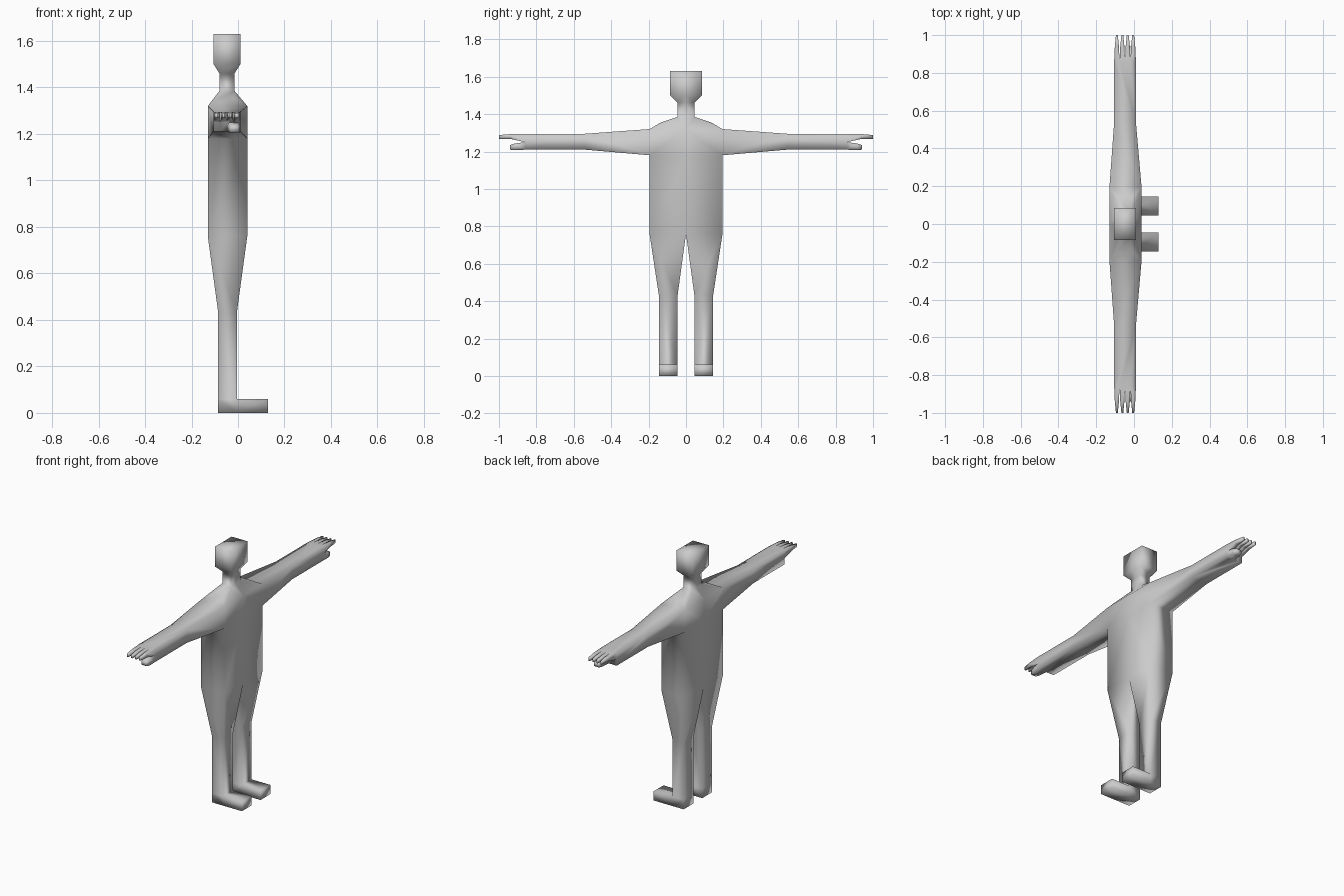
import bpy, bmesh

if "Cube" in bpy.data.objects:
    bpy.data.objects.remove(bpy.data.objects["Cube"])

bm = bmesh.new()


def face(*pts):
    """Add a face and its twin mirrored across y = 0."""
    for s in (1, -1):
        bm.faces.new([bm.verts.new((x, s * y, z)) for x, y, z in pts])


def flat(x0, x1, y0, y1, z):
    """Horizontal ring; its last edge lies on the y0 side."""
    return [(x0, y0, z), (x0, y1, z), (x1, y1, z), (x1, y0, z)]


def upright(x0, x1, z0, z1, y):
    """Vertical ring facing along the arm."""
    return [(x0, y, z0), (x1, y, z0), (x1, y, z1), (x0, y, z1)]


def loft(rings, sides=(0, 1, 2, 3), cap=False):
    for a, b in zip(rings, rings[1:]):
        for i in sides:
            j = (i + 1) % 4
            face(a[i], a[j], b[j], b[i])
    if cap:
        face(*rings[-1])


# torso, with the arm opening left free between the two upper rings
X0, X1, W = -0.13, 0.04, 0.195
hip, armpit, top = (flat(X0, X1, 0, W, z) for z in (0.76, 1.18, 1.32))
loft([hip, armpit], (0, 1, 2))
loft([armpit, top], (0, 2))

# shoulders sloping up to the neck
NX0, NX1 = -0.08, -0.015
neck = flat(NX0, NX1, 0, 0.045, 1.385)
s0, s1 = (NX0, 0.135, 1.355), (NX1, 0.135, 1.355)
face(top[0], top[1], neck[1], neck[0])
face(top[1], s0, neck[1])
face(top[3], top[2], neck[2], neck[3])
face(top[2], s1, neck[2])
face(top[1], top[2], s1, s0)
face(s0, s1, neck[2], neck[1])

# neck and head
head = flat(-0.105, 0.01, 0, 0.085, 1.63)
loft([neck, flat(NX0, NX1, 0, 0.045, 1.46),
      flat(-0.105, 0.01, 0, 0.085, 1.5), head], (0, 1, 2), cap=True)

# legs and feet
knee, ankle, sole = (flat(-0.085, -0.005, 0.045, 0.145, z) for z in (0.43, 0.06, 0))
loft([hip, knee, ankle])
loft([ankle, sole], (0, 1, 3))
face(*sole)
heel = [sole[3], sole[2], ankle[2], ankle[3]]
loft([heel, [(0.13, y, z) for _, y, z in heel]], cap=True)

# arms down to a wrist divided into four finger columns
AX0, AX1, Z0, ZM, Z1, HY = -0.105, 0.01, 1.21, 1.25, 1.295, 0.86
shoulder = upright(X0, X1, 1.18, 1.32, W)
elbow = upright(AX0, AX1, Z0, Z1, 0.54)
loft([shoulder, elbow])
xs = [AX0 + (AX1 - AX0) * i / 4 for i in range(5)]
for (a, b), z in (((0, 1), Z0), ((3, 2), Z1)):
    face(elbow[a], elbow[b], *[(x, HY, z) for x in reversed(xs)])
for (a, b), x in (((0, 3), AX0), ((1, 2), AX1)):
    face(elbow[a], elbow[b], *[(x, HY, z) for z in (Z1, ZM, Z0)])

# fingers
for a, b in zip(xs, xs[1:]):
    c = (a + b) / 2
    loft([upright(a, b, ZM, Z1, HY),
          upright(c - 0.011, c + 0.011, 1.268, 1.293, 0.94),
          upright(c - 0.005, c + 0.005, 1.268, 1.288, 1.0)], cap=True)

# palm end and thumb
for a, b in zip(xs[:2], xs[1:3]):
    face(*upright(a, b, Z0, ZM, HY))
loft([upright(xs[2], xs[4], Z0, ZM, HY),
      upright(-0.04, 0.008, 1.207, 1.243, 0.915),
      upright(-0.034, 0.002, 1.21, 1.235, 0.94)], cap=True)

bmesh.ops.remove_doubles(bm, verts=bm.verts[:], dist=0.0005)
bmesh.ops.recalc_face_normals(bm, faces=bm.faces[:])
for f in bm.faces:
    f.smooth = True
mesh = bpy.data.meshes.new("body")
bm.to_mesh(mesh)
bm.free()
bpy.context.collection.objects.link(bpy.data.objects.new("body", mesh))
